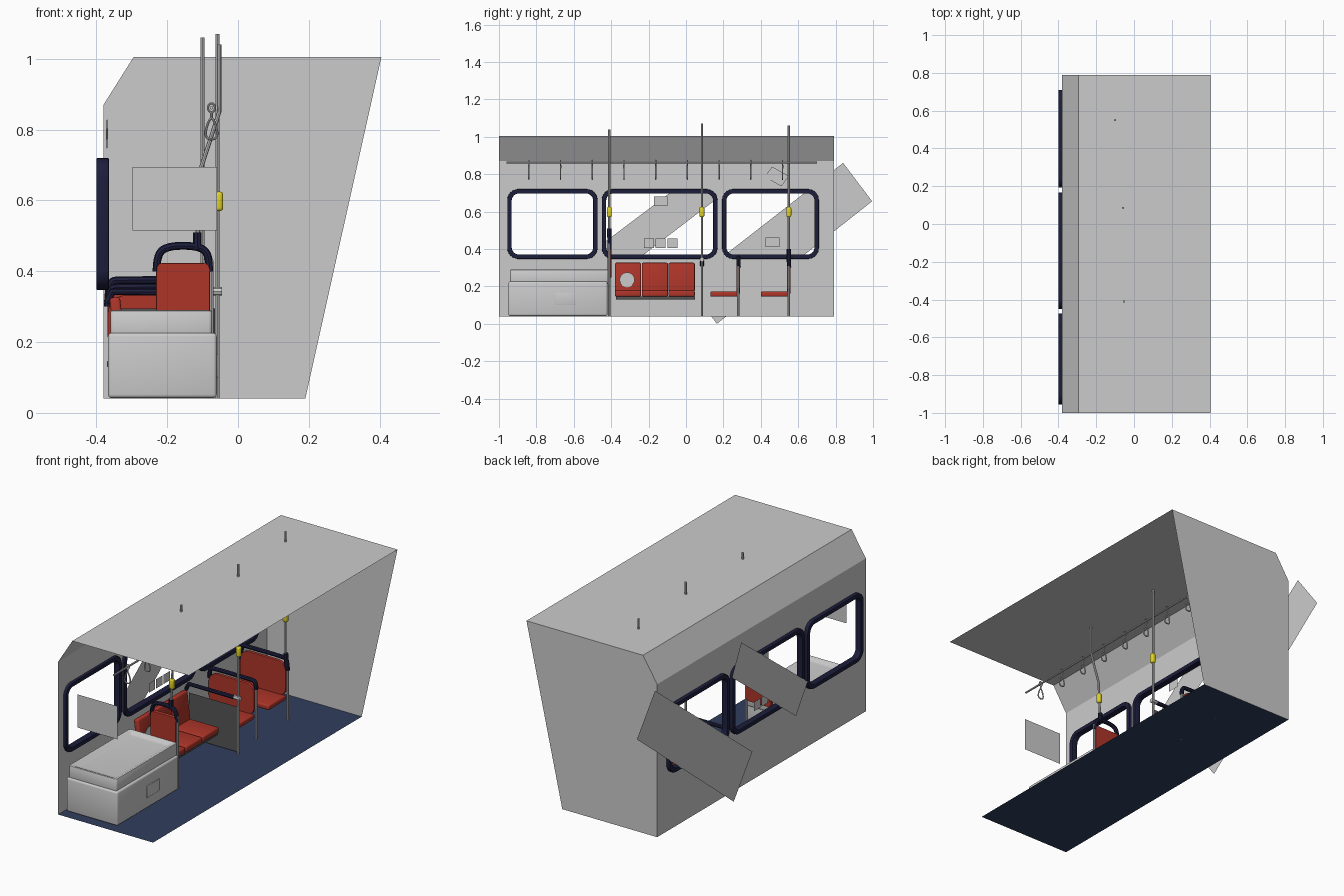
import bpy, bmesh, math
from mathutils import Matrix, Vector

if "Cube" in bpy.data.objects:
    bpy.data.objects.remove(bpy.data.objects["Cube"])


def material(name, rgb):
    m = bpy.data.materials.new(name)
    m.diffuse_color = (*rgb, 1)
    m.use_nodes = True
    m.node_tree.nodes["Principled BSDF"].inputs["Base Color"].default_value = m.diffuse_color
    return m


NAVY = material("navy", (0.012, 0.013, 0.045))
FLOOR = material("floor_blue", (0.03, 0.05, 0.11))
RED = material("seat_red", (0.42, 0.035, 0.022))
YELLOW = material("yellow", (0.75, 0.65, 0.02))
DARK = material("dark_board", (0.09, 0.09, 0.09))


def add(name, mesh, mat=None, smooth=True):
    ob = bpy.data.objects.new(name, mesh)
    bpy.context.collection.objects.link(ob)
    if mat:
        mesh.materials.clear()
        mesh.materials.append(mat)
    if smooth:
        bpy.ops.object.select_all(action='DESELECT')
        ob.select_set(True)
        bpy.context.view_layer.objects.active = ob
        bpy.ops.object.shade_smooth_by_angle(angle=math.radians(40))
    return ob


def curve_to_mesh(name, cu, mat, matrix=None):
    tmp = bpy.data.objects.new("tmp", cu)
    bpy.context.collection.objects.link(tmp)
    deps = bpy.context.evaluated_depsgraph_get()
    mesh = bpy.data.meshes.new_from_object(tmp.evaluated_get(deps))
    bpy.data.objects.remove(tmp)
    if matrix:
        mesh.transform(matrix)
    return add(name, mesh, mat)


def spline(cu, pts, cyclic, kind='POLY'):
    s = cu.splines.new(kind)
    s.points.add(len(pts) - 1)
    for p, co in zip(s.points, pts):
        p.co = (*co, 1) if len(co) == 3 else (*co, 0, 1)
    s.use_cyclic_u = cyclic
    if kind == 'NURBS':
        s.order_u, s.resolution_u = 3, 6
        s.use_endpoint_u = not cyclic


def tube(name, pts, r, mat=None, cyclic=False, kind='POLY'):
    cu = bpy.data.curves.new(name, 'CURVE')
    cu.dimensions = '3D'
    cu.bevel_depth, cu.bevel_resolution, cu.use_fill_caps = r, 2, True
    spline(cu, pts, cyclic, kind)
    return curve_to_mesh(name, cu, mat)


def flat(name, loops, axis, at, half=0.0, mat=None, bevel=0.0):
    """Filled outline with holes; axis 'x' maps (u,v) to (y,z), 'y' maps it to (x,z)."""
    cu = bpy.data.curves.new(name, 'CURVE')
    cu.dimensions, cu.fill_mode = '2D', 'BOTH'
    cu.extrude, cu.bevel_depth, cu.bevel_resolution = half, bevel, 1
    for lp in loops:
        spline(cu, lp, True)
    if axis == 'x':
        m = Matrix(((0, 0, 1, at), (1, 0, 0, 0), (0, 1, 0, 0), (0, 0, 0, 1)))
    else:
        m = Matrix(((1, 0, 0, 0), (0, 0, -1, at), (0, 1, 0, 0), (0, 0, 0, 1)))
    return curve_to_mesh(name, cu, mat, m)


def sheet(name, pts, mat=None):
    me = bpy.data.meshes.new(name)
    me.from_pydata(pts, [], [range(len(pts))])
    return add(name, me, mat, False)


def rrect(u0, v0, u1, v1, r, n=6):
    pts = []
    for k, (cu, cv) in enumerate(((u1 - r, v1 - r), (u0 + r, v1 - r), (u0 + r, v0 + r), (u1 - r, v0 + r))):
        for i in range(n + 1):
            a = math.pi / 2 * (k + i / n)
            pts.append((cu + r * math.cos(a), cv + r * math.sin(a)))
    return pts


def box(name, lo, hi, mat=None, bevel=0.006, recess=None):
    bm = bmesh.new()
    bmesh.ops.create_cube(bm, size=1)
    for v in bm.verts:
        v.co = Vector([lo[i] + (v.co[i] + 0.5) * (hi[i] - lo[i]) for i in range(3)])
    if recess:
        top = max(bm.faces, key=lambda f: f.calc_center_median().z)
        bmesh.ops.inset_region(bm, faces=[top], thickness=recess[0])
        bmesh.ops.translate(bm, verts=top.verts[:], vec=(0, 0, -recess[1]))
    bmesh.ops.recalc_face_normals(bm, faces=bm.faces)
    bmesh.ops.bevel(bm, geom=bm.edges[:], offset=bevel, segments=3, profile=0.5, affect='EDGES')
    me = bpy.data.meshes.new(name)
    bm.to_mesh(me)
    bm.free()
    return add(name, me, mat)


# Shell: floor, rear wall, ceiling with sloped cove
Y0, Y1 = -1.0, 0.79
sheet("floor", [(-.38, Y0, .04), (.19, Y0, .04), (.19, Y1, .04), (-.38, Y1, .04)], FLOOR)
sheet("rear_wall", [(-.38, Y1, .04), (.19, Y1, .04), (.405, Y1, 1.005), (-.295, Y1, 1.005), (-.38, Y1, .87)])
sheet("ceiling", [(-.295, Y0, 1.005), (.405, Y0, 1.005), (.405, Y1, 1.005), (-.295, Y1, 1.005)])
sheet("ceiling_cove", [(-.38, Y0, .87), (-.295, Y0, 1.005), (-.295, Y1, 1.005), (-.38, Y1, .87)])

# Side wall with three window openings and their frames
windows = [(-.955, -.473), (-.45, .168), (.193, .71)]
outer = [(Y0, .04), (Y1, .04), (Y1, .87), (Y0, .87)]
flat("side_wall", [outer] + [rrect(a + .01, .357, b - .01, .71, .05) for a, b in windows], 'x', -.38)
for a, b in windows:
    flat("window_frame", [rrect(a + .003, .35, b - .003, .717, .055), rrect(a + .02, .367, b - .02, .70, .042)],
         'x', -.3825, .0145, NAVY, .003)

# Loose flat panels outside the wall, and the one at the front
for pts in ([(.995, .655), (.84, .86), (.005, .21), (.165, .0)], [(.18, .68), (.10, .84), (-.47, .41), (-.37, .26)]):
    sheet("outer_panel", [(-.402, y, z) for y, z in pts])
sheet("front_panel", [(-.298, -.95, .515), (-.06, -.95, .515), (-.06, -.95, .695), (-.298, -.95, .695)])

# Small notices on the glass and wall
for y0, y1, z0, z1 in ((-.17, -.10, .63, .68), (-.225, -.172, .405, .455), (-.162, -.11, .405, .455),
                       (-.098, -.045, .405, .455), (.425, .50, .41, .46)):
    sheet("notice", [(-.378, y0, z0), (-.378, y1, z0), (-.378, y1, z1), (-.378, y0, z1)])
sheet("tilted_notice", [(-.373, .42, .785), (-.37, .51, .735), (-.367, .55, .79), (-.37, .46, .84)])

# Front equipment box with recessed lid
box("equipment_box", (-.367, -.95, .042), (-.06, -.42, .226), None, .01)
box("equipment_lid", (-.36, -.94, .21), (-.073, -.415, .294), None, .01, (.05, .018))
box("box_latch", (-.062, -.70, .10), (-.056, -.59, .165), None, .002)

# Three-place side bench
for i in range(3):
    y0 = -.38 + i * .1435
    y1 = y0 + .14
    box("bench_cushion", (-.365, y0, .145), (-.145, y1, .178), RED, .008)
    back = box("bench_back", (-.015, y0, 0), (.015, y1, .155), RED, .008)
    back.location = (-.33, 0, .172)
    back.rotation_euler = (0, -.12, 0)
box("bench_base", (-.37, -.375, .13), (-.155, .048, .147), DARK, .003)
flat("bench_disc", [rrect(-.355, .195, -.275, .275, .0399)], 'x', -.312, .001)

# End backrest of the bench with its grab loop
flat("end_backrest", [rrect(-.228, .25, -.082, .42, .015)], 'y', -.41, .008, RED, .003)
tube("end_grab_loop", [(-.23, -.41, .40), (-.23, -.41, .445), (-.20, -.41, .472), (-.11, -.41, .472),
                       (-.08, -.41, .445), (-.08, -.41, .40)], .011, NAVY, kind='NURBS')
tube("end_loop_socket", [(-.115, -.41, .46), (-.115, -.41, .51)], .012, NAVY)
tube("end_backrest_leg", [(-.075, -.41, .04), (-.075, -.41, .43)], .006)

# Two forward-facing double seats
for y, top in ((.28, .33), (.55, .35)):
    box("double_seat_cushion", (-.365, y - .15, .145), (-.095, y, .172), RED, .007)
    flat("double_seat_back", [rrect(-.365, .165, -.095, top, .05)], 'y', y, .006, RED, .003)
    tube("double_seat_grab", [(-.367, y, .30), (-.367, y, top + .022), (-.33, y, top + .025), (-.13, y, top + .025),
                              (-.087, y, top + .022), (-.087, y, .31)], .011, NAVY, kind='NURBS')
    tube("double_seat_leg", [(-.087, y, .04), (-.087, y, .33)], .006)
tube("seat_pole_socket", [(-.092, .55, .33), (-.098, .55, .40)], .012, NAVY)

# Dark partition with hand bar and clamp
sheet("partition_board", [(-.355, .085, .05), (-.065, .085, .05), (-.065, .085, .295), (-.355, .085, .295)], DARK)
tube("partition_bar", [(-.37, .085, .31), (-.355, .085, .342), (-.075, .085, .342)], .011, NAVY)
tube("partition_clamp", [(-.08, .085, .343), (-.045, .085, .343)], .012)

# Hand poles from seats and floor through the ceiling, with yellow bell buttons
poles = [[(-.053, -.41, 1.04), (-.053, -.41, .85), (-.105, -.41, .69), (-.115, -.41, .48)],
         [(-.058, .085, 1.07), (-.058, .085, .04)],
         [(-.10, .55, 1.06), (-.10, .55, .38)]]
for pts, x in zip(poles, (-.11, -.056, -.10)):
    tube("hand_pole", pts, .006)
    y = pts[0][1]
    box("bell_button", (x - .012, y - .013, .57), (x + .014, y + .013, .625), YELLOW, .009)

# Overhead rail with nine strap hangers
tube("overhead_rail", [(-.075, -.96, .862), (-.075, .70, .862)], .005)
for i in range(9):
    y = -.84 + i * .1695
    tube("strap_loop", [(-.075 + .010 * math.cos(a), y, .862 + .013 * math.sin(a))
                        for a in [k * math.pi / 5 for k in range(10)]], .003, None, True)
    tube("strap", [(-.075, y, .85), (-.075, y, .83)], .004)
    tube("strap_handle", [(-.075, y, .842), (-.092, y, .80), (-.09, y, .773), (-.06, y, .773), (-.058, y, .80)],
         .0035, None, True, 'NURBS')
